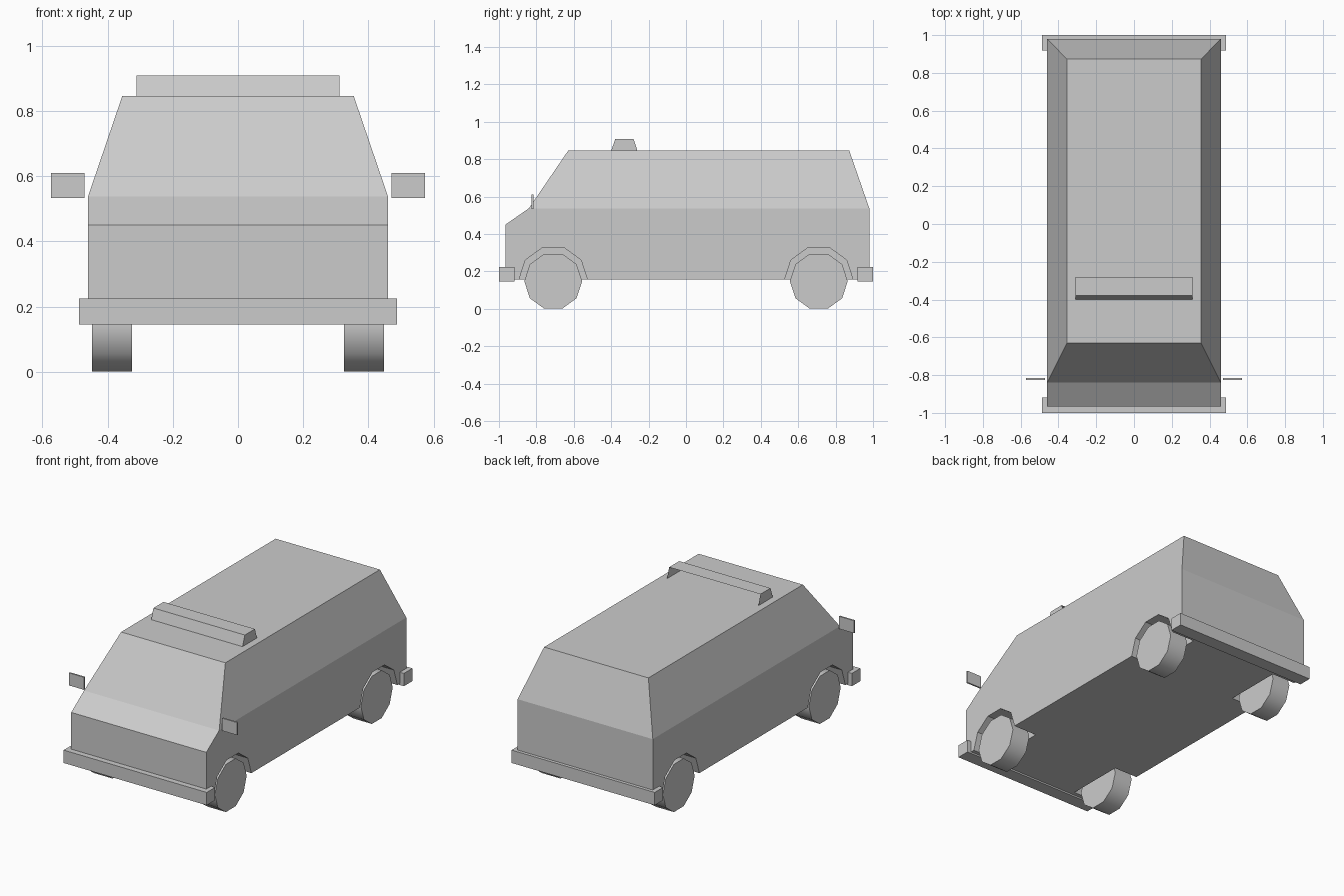
import bpy
import bmesh
import math

cube = bpy.data.objects.get("Cube")
if cube:
    bpy.data.objects.remove(cube, do_unlink=True)

GREY = (0.6, 0.6, 0.6, 1.0)
paint = bpy.data.materials.new("plain_grey")
paint.use_nodes = True
paint.diffuse_color = GREY
paint.node_tree.nodes["Principled BSDF"].inputs["Base Color"].default_value = GREY


def finish(name, bm):
    """Turn a bmesh into a named, coloured object."""
    bmesh.ops.recalc_face_normals(bm, faces=bm.faces[:])
    mesh = bpy.data.meshes.new(name)
    bm.to_mesh(mesh)
    bm.free()
    mesh.materials.append(paint)
    obj = bpy.data.objects.new(name, mesh)
    bpy.context.collection.objects.link(obj)
    return obj


def prism(name, profile, x0, x1, inset=None):
    """Extrude a (y, z) profile from x0 to x1; inset(z) narrows it by height."""
    bm = bmesh.new()
    ends = []
    for x in (x0, x1):
        side = math.copysign(1, x)
        ends.append([bm.verts.new((x - side * inset(z) if inset else x, y, z))
                     for y, z in profile])
    a, b = ends
    if not inset:
        bm.faces.new(a)
        bm.faces.new(b)
    n = len(profile)
    for i in range(n):
        j = (i + 1) % n
        bm.faces.new((a[i], a[j], b[j], b[i]))
    return bm, ends


def box(name, x0, x1, y0, y1, z0, z1):
    bm, _ = prism(name, [(y0, z0), (y1, z0), (y1, z1), (y0, z1)], x0, x1)
    return finish(name, bm)


def decagon(y, z, r):
    return [(y + r * math.cos(math.tau * i / 10), z + r * math.sin(math.tau * i / 10))
            for i in range(10)]


def activate(obj):
    bpy.ops.object.select_all(action="DESELECT")
    obj.select_set(True)
    bpy.context.view_layer.objects.active = obj


# Body shell: straight lower sides, cabin tapering in towards the roof
BELT, ROOF, HALF, TAPER = 0.537, 0.845, 0.46, 0.105
outline = [(-0.965, 0.155), (-0.965, 0.45), (-0.84, BELT), (-0.63, ROOF),
           (0.873, ROOF), (0.98, BELT), (0.98, 0.155)]
bm, ends = prism("body", outline, -HALF, HALF,
                 lambda z: TAPER if z > BELT else 0)
for e in ends:
    bm.faces.new((e[0], e[1], e[2], e[5], e[6]))
    bm.faces.new(e[2:6])
body = finish("body", bm)

# Wheels and the wells cut for them
for end, y in (("front", -0.71), ("rear", 0.71)):
    for side, s in (("left", 1), ("right", -1)):
        bm, _ = prism("well", decagon(y, 0.152, 0.184), s * 0.3, s * 0.6)
        cutter = finish("well_cutter", bm)
        cutter.hide_render = True
        cut = body.modifiers.new("well", "BOOLEAN")
        cut.operation = "DIFFERENCE"
        cut.solver = "EXACT"
        cut.object = cutter
        activate(body)
        bpy.ops.object.modifier_apply(modifier=cut.name)
        bpy.data.objects.remove(cutter, do_unlink=True)

        bm, _ = prism("wheel", decagon(y, 0.147, 0.1545), s * 0.325, s * 0.448)
        wheel = finish(f"{end}_{side}_wheel", bm)
        activate(wheel)
        bpy.ops.object.shade_smooth_by_angle(angle=math.radians(40))

# Bumpers
box("front_bumper", -0.487, 0.487, -1.0, -0.918, 0.145, 0.224)
box("rear_bumper", -0.487, 0.487, 0.918, 1.0, 0.145, 0.224)

# Door mirrors
for side, s in (("left", 1), ("right", -1)):
    box(f"{side}_mirror", s * 0.471, s * 0.573, -0.826, -0.816, 0.533, 0.61)

# Roof spoiler: hood open at the back and underneath
bm, (a, b) = prism("roof_scoop", [(-0.4, ROOF), (-0.378, 0.908),
                                  (-0.28, 0.908), (-0.26, ROOF)], -0.311, 0.311)
bm.faces.ensure_lookup_table()
open_sides = [f for f in bm.faces if {a[3], b[3]} <= set(f.verts)]
bmesh.ops.delete(bm, geom=open_sides, context="FACES_ONLY")
finish("roof_scoop", bm)
